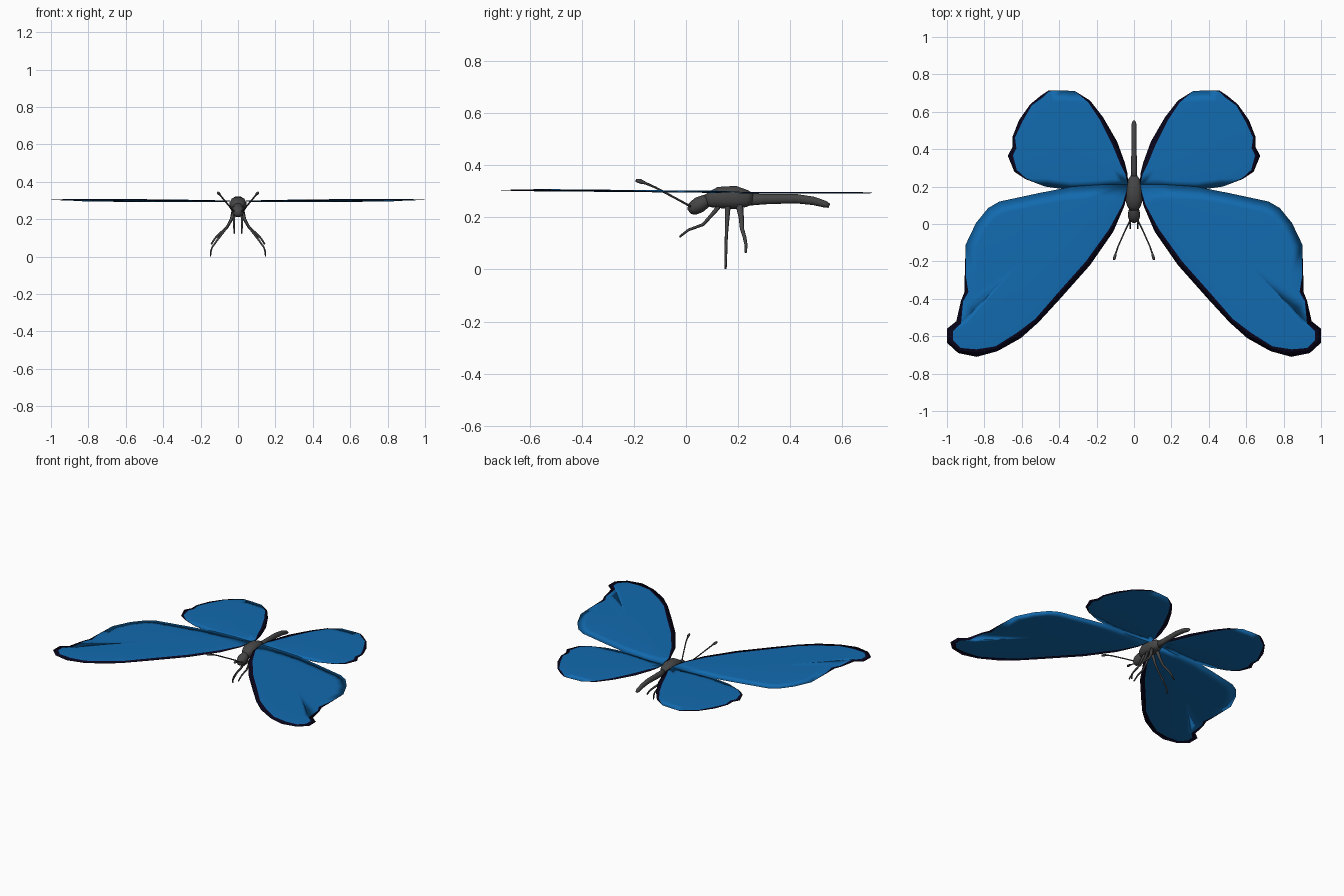
import bpy, bmesh, math
from mathutils import Vector


def material(name, rgb):
    m = bpy.data.materials.new(name)
    m.diffuse_color = (*rgb, 1)
    return m


BLUE = material("wing blue", (0.006, 0.145, 0.43))
BLACK = material("wing edge black", (0.003, 0.0015, 0.012))
GREY = material("body grey", (0.06, 0.06, 0.06))


def finish(name, bm, mats, mirror):
    bmesh.ops.recalc_face_normals(bm, faces=bm.faces)
    for f in bm.faces:
        f.smooth = True
    me = bpy.data.meshes.new(name)
    bm.to_mesh(me)
    bm.free()
    for m in mats:
        me.materials.append(m)
    ob = bpy.data.objects.new(name, me)
    bpy.context.collection.objects.link(ob)
    if mirror:
        ob.modifiers.new("mirror", 'MIRROR').use_mirror_merge = False
    return ob


def wing(name, outline, base, thick, centre):
    """Thin lens-shaped wing; outline rows are x, y, dark border width."""
    bm = bmesh.new()
    n = len(outline)
    pts = [Vector(p[:2]) for p in outline]
    c = Vector(centre)
    rim = [bm.verts.new((p.x, p.y, base(p.y))) for p in pts]
    for s in (1, -1):
        inner, ring = [], []
        for i, p in enumerate(pts):
            w = outline[i][2]
            d = (pts[(i + 1) % n] - pts[i - 1]).normalized()
            q = p + Vector((d.y, -d.x)) * w
            inner.append(bm.verts.new((q.x, q.y, base(q.y) + s * thick * 0.5)) if w else rim[i])
            r = q.lerp(c, 0.2)
            ring.append(bm.verts.new((r.x, r.y, base(r.y) + s * thick)))
        hub = bm.verts.new((c.x, c.y, base(c.y) + s * thick))
        for i in range(n):
            j = (i + 1) % n
            # dark border, blue strip, blue middle
            for loop, mat in (((rim[i], rim[j], inner[j], inner[i]), 1),
                              ((inner[i], inner[j], ring[j], ring[i]), 0),
                              ((ring[i], ring[j], hub), 0)):
                loop = list(dict.fromkeys(loop))
                if len(loop) > 2:
                    bm.faces.new(loop).material_index = mat
    return finish(name, bm, (BLUE, BLACK), True)


def tube(name, path, sides=8, mirror=True, power=1.0):
    """Loft through path rows x, y, z, half width, half height."""
    bm = bmesh.new()
    pts = [Vector(p[:3]) for p in path]
    rings = []
    for i, p in enumerate(pts):
        t = (pts[min(i + 1, len(pts) - 1)] - pts[max(i - 1, 0)]).normalized()
        ref = Vector((1, 0, 0)) if abs(t.x) < 0.9 else Vector((0, 1, 0))
        side = (ref - t * ref.dot(t)).normalized()
        up = side.cross(t)
        w, h = path[i][3], path[i][-1]
        ring = []
        for k in range(sides):
            a = math.tau * (k + 0.5) / sides
            ca, sa = math.cos(a), math.sin(a)
            ca = math.copysign(abs(ca) ** power, ca)
            sa = math.copysign(abs(sa) ** power, sa)
            ring.append(bm.verts.new(p + side * ca * w + up * sa * h))
        rings.append(ring)
    for a, b in zip(rings, rings[1:]):
        for k in range(sides):
            j = (k + 1) % sides
            bm.faces.new((a[k], a[j], b[j], b[k]))
    bm.faces.new(rings[0])
    bm.faces.new(rings[-1])
    return finish(name, bm, (GREY,), mirror)


# Wings
fore = [(0.03, 0.21, 0), (0.18, 0.21, 0), (0.33, 0.20, 0), (0.51, 0.165, 0),
        (0.72, 0.12, 0), (0.78, 0.085, 0), (0.845, 0.005, 0), (0.90, -0.11, 0),
        (0.905, -0.28, 0.006), (0.905, -0.36, 0.02), (0.925, -0.41, 0.012),
        (0.95, -0.52, 0.028), (1.0, -0.56, 0.035), (1.0, -0.635, 0.035),
        (0.94, -0.69, 0.03), (0.84, -0.71, 0.04), (0.73, -0.68, 0.028),
        (0.605, -0.61, 0.035), (0.51, -0.525, 0.025), (0.395, -0.40, 0.03),
        (0.235, -0.22, 0.03), (0.11, -0.04, 0.026), (0.05, 0.10, 0.012)]
hind = [(0.03, 0.20, 0), (0.035, 0.27, 0.012), (0.05, 0.33, 0.025), (0.09, 0.44, 0.03),
        (0.165, 0.57, 0.022), (0.235, 0.66, 0.014), (0.315, 0.71, 0), (0.385, 0.715, 0),
        (0.455, 0.715, 0.006), (0.50, 0.685, 0.014), (0.555, 0.64, 0.01),
        (0.615, 0.555, 0.02), (0.65, 0.465, 0.014), (0.65, 0.41, 0.022),
        (0.675, 0.365, 0.028), (0.64, 0.28, 0.016), (0.58, 0.24, 0.005),
        (0.475, 0.20, 0), (0.33, 0.18, 0), (0.18, 0.185, 0)]


def fore_height(y):
    return 0.304 - 0.006 * min(1, max(0, (y + 0.5) / 0.6))


wing("forewings", fore, fore_height, 0.004, (0.6, -0.2))
wing("hindwings", hind, lambda y: 0.294, 0.003, (0.38, 0.42))

# Body
tube("thorax", [(0, 0.075, 0.265, 0.022, 0.022), (0, 0.095, 0.268, 0.036, 0.032),
                (0, 0.125, 0.276, 0.046, 0.042), (0, 0.19, 0.276, 0.043, 0.046),
                (0, 0.235, 0.272, 0.034, 0.033), (0, 0.255, 0.27, 0.02, 0.022)],
     12, False, 0.8)
tube("abdomen", [(0, 0.23, 0.268, 0.02, 0.024), (0, 0.30, 0.27, 0.016, 0.02),
                 (0, 0.42, 0.272, 0.015, 0.018), (0, 0.49, 0.263, 0.014, 0.016),
                 (0, 0.535, 0.25, 0.013, 0.013), (0, 0.55, 0.244, 0.008, 0.008)], 10, False)
tube("head", [(0, 0.012, 0.222, 0.012, 0.012), (0, 0.025, 0.232, 0.028, 0.026),
              (0, 0.05, 0.248, 0.035, 0.031), (0, 0.075, 0.262, 0.028, 0.026),
              (0, 0.095, 0.272, 0.018, 0.02)], 10, False)

# Antennae with clubbed tips
tube("antennae", [(0.015, 0.03, 0.235, 0.004), (0.045, -0.03, 0.268, 0.004),
                  (0.085, -0.12, 0.316, 0.004), (0.097, -0.155, 0.331, 0.005),
                  (0.103, -0.175, 0.338, 0.009), (0.107, -0.192, 0.342, 0.006)], 6)

# Legs
tube("front_legs", [(0.018, 0.125, 0.24, 0.009), (0.022, 0.095, 0.205, 0.007),
                    (0.022, 0.065, 0.172, 0.006), (0.021, 0.01, 0.152, 0.005),
                    (0.02, -0.025, 0.125, 0.004)], 6)
tube("middle_legs", [(0.022, 0.16, 0.24, 0.011), (0.04, 0.158, 0.19, 0.008),
                     (0.075, 0.155, 0.135, 0.006), (0.11, 0.153, 0.09, 0.006),
                     (0.138, 0.153, 0.05, 0.005), (0.146, 0.152, 0.025, 0.005),
                     (0.147, 0.152, 0.002, 0.004)], 6)
tube("hind_legs", [(0.022, 0.205, 0.245, 0.014), (0.035, 0.212, 0.20, 0.01),
                   (0.06, 0.215, 0.155, 0.008), (0.098, 0.225, 0.122, 0.007),
                   (0.125, 0.23, 0.095, 0.006), (0.143, 0.229, 0.066, 0.005)], 6)
